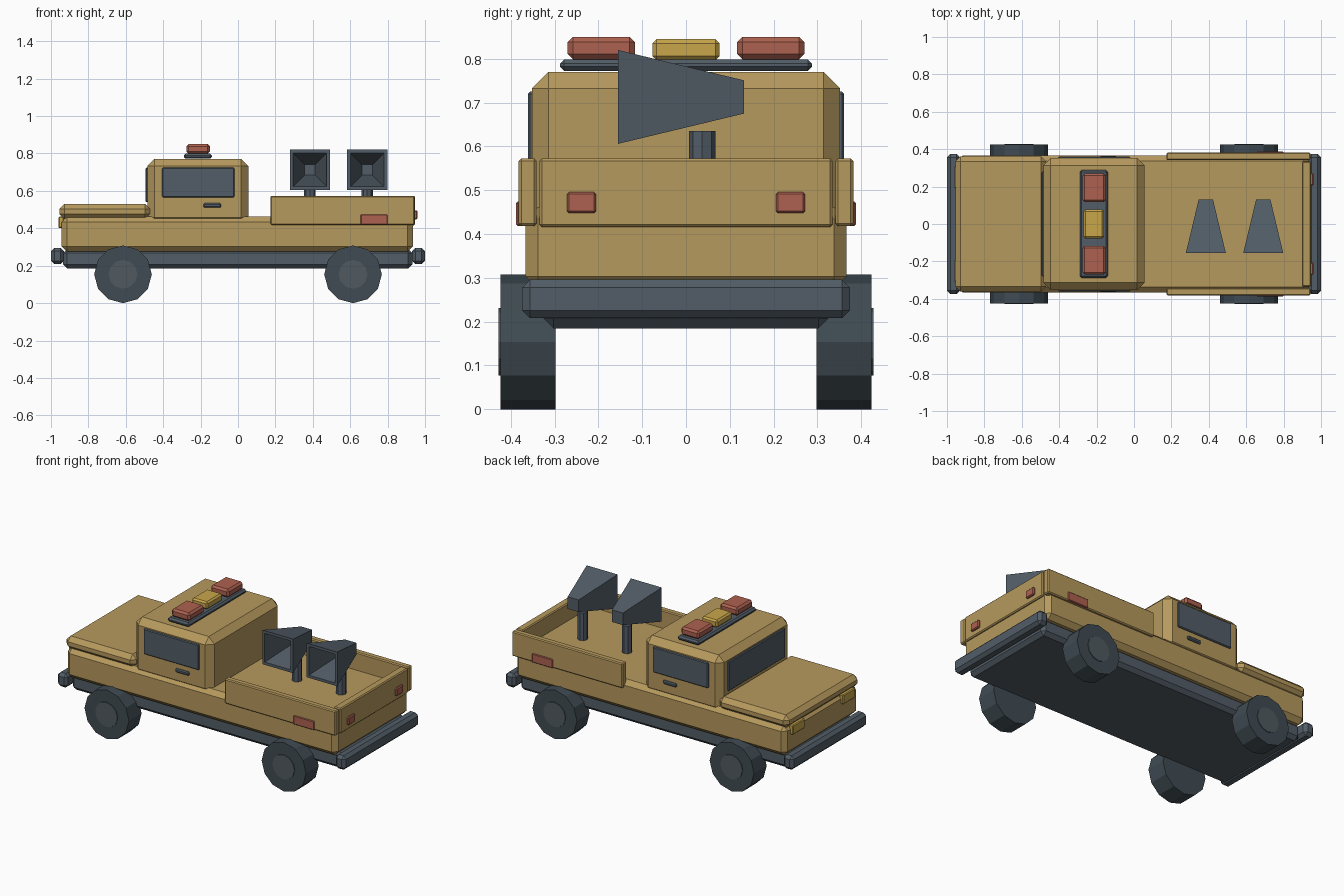
import bpy, bmesh, math
from mathutils import Matrix, Vector

if "Cube" in bpy.data.objects:
    bpy.data.objects.remove(bpy.data.objects["Cube"])


def material(name, rgb):
    m = bpy.data.materials.new(name)
    m.diffuse_color = (*rgb, 1)
    m.use_nodes = True
    m.node_tree.nodes["Principled BSDF"].inputs["Base Color"].default_value = m.diffuse_color
    return m


TAN = material("tan_paint", (0.47, 0.32, 0.11))
DARK = material("dark_trim", (0.085, 0.11, 0.135))
TYRE = material("tyre_rubber", (0.05, 0.07, 0.085))
HUB = material("hub_grey", (0.08, 0.1, 0.115))
RED = material("red_lamp", (0.42, 0.12, 0.08))
YELLOW = material("yellow_lamp", (0.58, 0.38, 0.07))


def finish(bm, name, mat):
    bmesh.ops.recalc_face_normals(bm, faces=bm.faces)
    me = bpy.data.meshes.new(name)
    bm.to_mesh(me)
    bm.free()
    me.materials.append(mat)
    ob = bpy.data.objects.new(name, me)
    bpy.context.collection.objects.link(ob)
    return ob


def box(name, x, y, z, mat, bevel=0.0):
    """Chamfered box from (min, max) ranges."""
    bm = bmesh.new()
    bmesh.ops.create_cube(bm, size=1)
    lo, hi = Vector((x[0], y[0], z[0])), Vector((x[1], y[1], z[1]))
    for v in bm.verts:
        v.co = Vector(((lo[i] + hi[i]) / 2 + v.co[i] * (hi[i] - lo[i]) for i in range(3)))
    if bevel:
        bmesh.ops.bevel(bm, geom=bm.edges[:], offset=bevel, segments=1,
                        profile=0.5, affect='EDGES')
    return finish(bm, name, mat)


def pair(name, x, y, z, mat, bevel=0.0):
    """Same box on both sides of y = 0."""
    box(name + "_left", x, y, z, mat, bevel)
    box(name + "_right", x, (-y[1], -y[0]), z, mat, bevel)


def cylinder(name, centre, radius, depth, sides, mat, axis='Z'):
    bm = bmesh.new()
    rot = Matrix.Rotation(math.pi / 2, 4, 'X') if axis == 'Y' else Matrix.Identity(4)
    bmesh.ops.create_cone(bm, cap_ends=True, segments=sides, radius1=radius, radius2=radius,
                          depth=depth, matrix=Matrix.Translation(centre) @ rot)
    return finish(bm, name, mat)


def horn(name, cx, cz):
    """Square loudspeaker horn, open to the front with a hollow inside."""
    bm = bmesh.new()
    rings = []
    for y, h in ((0.132, 0.038), (-0.155, 0.107), (-0.155, 0.09), (0.09, 0.028)):
        rings.append([bm.verts.new((cx + sx * h, y, cz + sz * h))
                      for sx, sz in ((-1, -1), (1, -1), (1, 1), (-1, 1))])
    for a, b in zip(rings, rings[1:]):
        for i in range(4):
            j = (i + 1) % 4
            bm.faces.new((a[i], a[j], b[j], b[i]))
    bm.faces.new(rings[0])
    bm.faces.new(rings[-1])
    return finish(bm, name, DARK)


# Chassis and bumpers
box("chassis", (-0.935, 0.932), (-0.325, 0.325), (0.185, 0.29), DARK, 0.022)
box("front_bumper", (-1.0, -0.93), (-0.374, 0.374), (0.208, 0.296), DARK, 0.018)
box("rear_bumper", (0.93, 1.0), (-0.374, 0.374), (0.208, 0.296), DARK, 0.018)

# Body, hood and cab
box("body", (-0.943, 0.935), (-0.366, 0.366), (0.275, 0.462), TAN, 0.028)
box("hood", (-0.955, -0.47), (-0.362, 0.362), (0.45, 0.53), TAN, 0.027)
box("cab", (-0.485, 0.055), (-0.352, 0.352), (0.42, 0.77), TAN, 0.038)

# Glass and door handles
pair("side_window", (-0.405, -0.02), (0.34, 0.361), (0.565, 0.725), DARK, 0.005)
box("windshield", (-0.494, -0.47), (-0.28, 0.28), (0.54, 0.725), DARK, 0.005)
pair("door_handle", (-0.185, -0.09), (0.34, 0.363), (0.511, 0.534), DARK, 0.006)

# Cargo bed walls and tailgate
pair("bed_side", (0.173, 0.943), (0.341, 0.382), (0.418, 0.573), TAN, 0.006)
box("tailgate", (0.897, 0.947), (-0.335, 0.335), (0.416, 0.573), TAN, 0.006)

# Lamps on the body
pair("tail_lamp", (0.93, 0.96), (0.205, 0.272), (0.448, 0.496), RED, 0.005)
pair("side_marker", (0.655, 0.8), (0.37, 0.388), (0.418, 0.474), RED, 0.004)
pair("headlamp", (-0.96, -0.93), (0.19, 0.31), (0.402, 0.462), YELLOW, 0.005)

# Roof light bar
box("light_bar", (-0.29, -0.14), (-0.288, 0.288), (0.772, 0.799), DARK, 0.01)
pair("red_beacon", (-0.276, -0.15), (0.117, 0.27), (0.799, 0.85), RED, 0.012)
box("yellow_beacon", (-0.27, -0.16), (-0.077, 0.077), (0.797, 0.845), YELLOW, 0.01)

# Wheels
for end, x in (("front", -0.615), ("rear", 0.615)):
    for side, s in (("left", 1), ("right", -1)):
        cylinder(f"{end}_{side}_tyre", (x, s * 0.361, 0.154), 0.154, 0.126, 12, TYRE, 'Y')
        cylinder(f"{end}_{side}_hub", (x, s * 0.365, 0.154), 0.077, 0.126, 12, HUB, 'Y')

# Loudspeakers on posts
for i, x in enumerate((0.384, 0.691)):
    horn(f"speaker_horn_{i + 1}", x, 0.713)
    cylinder(f"speaker_post_{i + 1}", (x, 0.037, 0.543), 0.03, 0.184, 8, DARK)
